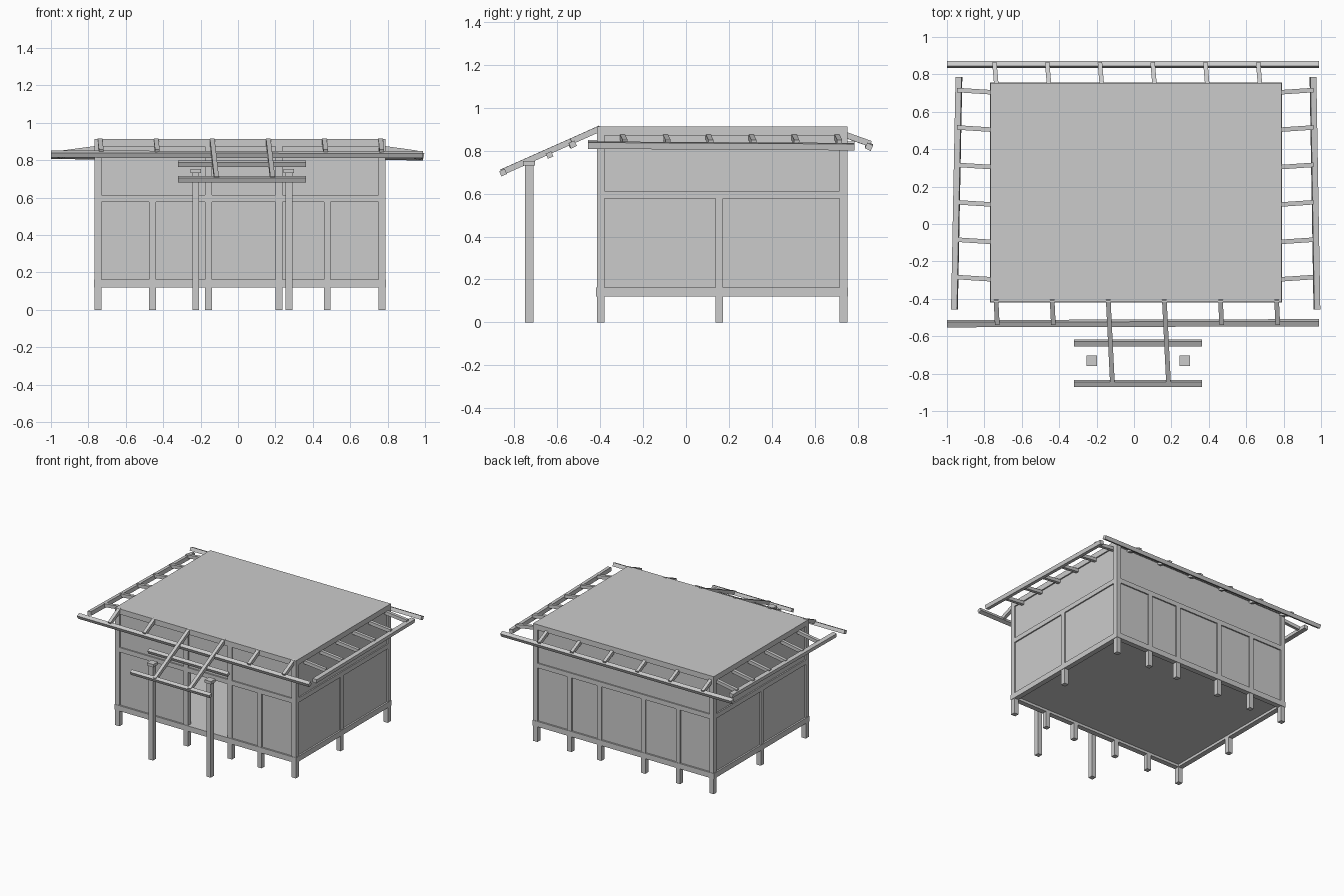
import bpy
import bmesh
from mathutils import Matrix, Vector

if "Cube" in bpy.data.objects:
    bpy.data.objects.remove(bpy.data.objects["Cube"], do_unlink=True)

GREY = (0.6, 0.6, 0.6, 1)
mat = bpy.data.materials.new("plain_grey")
mat.use_nodes = True
mat.diffuse_color = GREY
mat.node_tree.nodes["Principled BSDF"].inputs["Base Color"].default_value = GREY


def cuboid(name, matrix):
    bm = bmesh.new()
    bmesh.ops.create_cube(bm, size=1, matrix=matrix)
    mesh = bpy.data.meshes.new(name)
    bm.to_mesh(mesh)
    bm.free()
    mesh.materials.append(mat)
    ob = bpy.data.objects.new(name, mesh)
    bpy.context.collection.objects.link(ob)
    return ob


def box(name, x0, x1, y0, y1, z0, z1):
    lo, hi = Vector((x0, y0, z0)), Vector((x1, y1, z1))
    return cuboid(name, Matrix.Translation((lo + hi) / 2) @ Matrix.Diagonal((hi - lo).to_4d()))


def beam(name, start, end, width=0.026, depth=0.026, up=(0, 0, 1)):
    """Straight timber between two points, its depth facing the up vector."""
    a, b = Vector(start), Vector(end)
    along = (b - a).normalized()
    side = Vector(up).cross(along).normalized()
    top = along.cross(side)
    rot = Matrix((along, side, top)).transposed().to_4x4()
    size = Matrix.Diagonal(((b - a).length, width, depth, 1))
    return cuboid(name, Matrix.Translation((a + b) / 2) @ rot @ size)


# Main dimensions of the cabin
L, R, F, B = -0.766, 0.789, -0.416, 0.753
T = 0.037                      # timber thickness
H = T / 2
SILL, SILL_TOP, RAIL, RAIL_TOP, PLATE, TOP = 0.12, 0.162, 0.577, 0.613, 0.872, 0.914
INSET = 0.01
studs_x = [-0.458, -0.158, 0.22, 0.477]
stud_y = 0.155

# Corner posts
for x in (L, R - T):
    for y in (F, B - T):
        box("corner_post", x, x + T, y, y + T, 0, PLATE)

# Front and back walls: studs with legs, rails and thin panels
for side, y0, y1 in (("front", F, F + T), ("back", B - T, B)):
    for x in studs_x:
        box(side + "_stud", x - H, x + H, y0, y1, 0, RAIL)
    box(side + "_middle_rail", L + T, R - T, y0, y1, RAIL, RAIL_TOP)
    p0, p1 = y0 + INSET, y1 - INSET
    box(side + "_upper_panel", L + T, R - T, p0, p1, RAIL_TOP, PLATE)
    edges = [L + H] + studs_x + [R - H]
    for i, (a, b) in enumerate(zip(edges, edges[1:])):
        if side == "front" and i == 2:
            continue           # open doorway
        box(side + "_lower_panel", a + H, b - H, p0, p1, SILL_TOP, RAIL)
for x in studs_x[1:3]:
    box("front_upper_stud", x - H, x + H, F, F + T, RAIL_TOP, PLATE)

# Side walls
for side, x0, x1 in (("right", L, L + T), ("left", R - T, R)):
    box(side + "_stud", x0, x1, stud_y - H, stud_y + H, 0, RAIL)
    box(side + "_middle_rail", x0, x1, F + T, B - T, RAIL, RAIL_TOP)
    p0, p1 = x0 + INSET, x1 - INSET
    box(side + "_upper_panel", p0, p1, F + T, B - T, RAIL_TOP, PLATE)
    for a, b in ((F + T, stud_y - H), (stud_y + H, B - T)):
        box(side + "_lower_panel", p0, p1, a, b, SILL_TOP, RAIL)

# Sill beams standing slightly proud, and the floor between them
P = 0.003
for y0, y1 in ((F - P, F + T), (B - T, B + P)):
    box("sill_beam_long", L - P, R + P, y0, y1, SILL, SILL_TOP)
for x0, x1 in ((L - P, L + T), (R - T, R + P)):
    box("sill_beam_short", x0, x1, F + T, B - T, SILL, SILL_TOP)
box("floor", L + T, R - T, F + T, B - T, 0.14, SILL_TOP)

# Flat roof slab on the wall tops
box("roof", L, R, F, B, PLATE, TOP)

# Eave beams hung around the building
beam("front_eave_beam", (-1, -0.533, 0.832), (0.99, -0.528, 0.829), 0.03, 0.028, (0, -0.41, 0.91))
beam("back_eave_beam", (-1, 0.853, 0.824), (0.99, 0.853, 0.818), 0.03, 0.028, (0, 0.41, 0.91))
beam("left_eave_beam", (0.978, -0.457, 0.826), (0.957, 0.785, 0.819), 0.032, 0.03, (0.16, 0, 1))
beam("right_eave_beam", (-0.96, -0.457, 0.832), (-0.936, 0.785, 0.826), 0.032, 0.03, (-0.16, 0, 1))

# Short rafters on the sides and back
for i in range(6):
    y = -0.296 + 0.2 * i
    beam("left_rafter", (R - 0.01, y, 0.863), (0.958, y + 0.012, 0.838), 0.024, 0.026)
    beam("right_rafter", (L + 0.01, y, 0.863), (-0.945, y + 0.012, 0.838), 0.024, 0.026)
    x = -0.742 + 0.282 * i
    beam("back_rafter", (x + 0.006, B - 0.01, 0.874), (x - 0.004, 0.86, 0.832), 0.024, 0.028)

# Front rafters; the two over the doorway run on to carry the porch
SLOPE = 0.445
for i in range(6):
    x = -0.738 + 0.3 * i
    end_y = -0.86 if i in (2, 3) else -0.535
    run = -0.4 - end_y
    beam("front_rafter", (x, -0.4, 0.904), (x + 0.05 * run, end_y, 0.904 - SLOPE * run), 0.025, 0.028)

# Porch purlins, posts and caps
for y, z in ((-0.636, 0.78), (-0.853, 0.698)):
    beam("porch_purlin", (-0.322, y, z), (0.363, y, z), 0.028, 0.026, (0, -SLOPE, 1))
for x in (-0.226, 0.272):
    y = -0.731
    box("porch_post", x - H, x + H, y - 0.019, y + 0.019, 0, 0.731)
    box("porch_post_cap", x - 0.028, x + 0.028, y - 0.028, y + 0.028, 0.731, 0.753)
